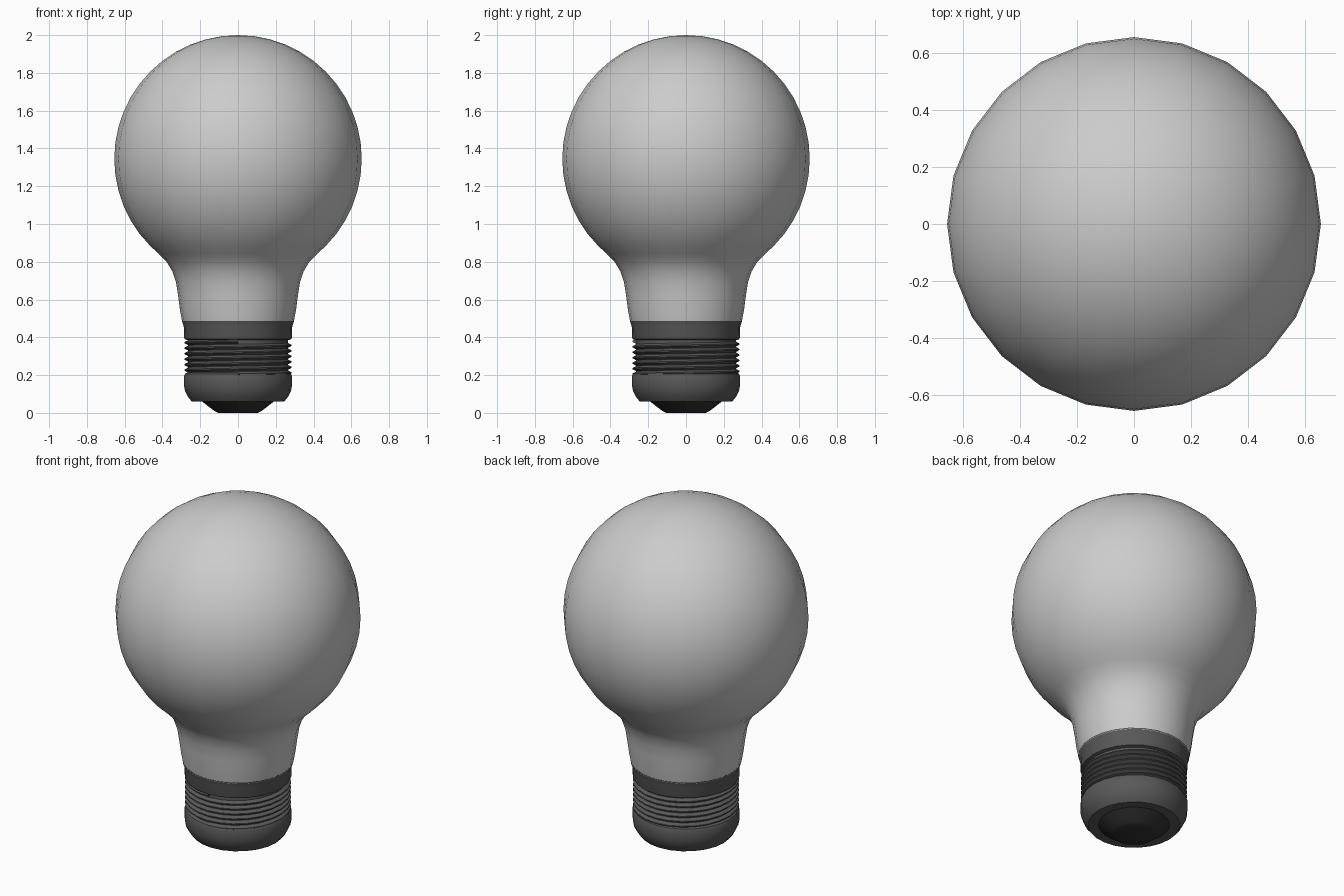
import bpy, math

if "Cube" in bpy.data.objects:
    bpy.data.objects.remove(bpy.data.objects["Cube"])

SIDES = 24


def material(name, shade):
    m = bpy.data.materials.new(name)
    m.diffuse_color = (shade, shade, shade, 1)
    m.use_nodes = True
    m.node_tree.nodes["Principled BSDF"].inputs["Base Color"].default_value = m.diffuse_color
    return m


def make_object(name, verts, faces, mat=None, angle=35):
    me = bpy.data.meshes.new(name)
    me.from_pydata(verts, [], faces)
    me.validate()
    me.shade_smooth()
    me.set_sharp_from_angle(angle=math.radians(angle))
    if mat:
        me.materials.append(mat)
    ob = bpy.data.objects.new(name, me)
    bpy.context.collection.objects.link(ob)
    return ob


def lathe(name, profile, mat=None, angle=35):
    """Spin a bottom-to-top (radius, z) profile; radius 0 makes a pole."""
    verts, rings = [], []
    for r, z in profile:
        n = 1 if r == 0 else SIDES
        rings.append([len(verts) + i % n for i in range(SIDES)])
        for i in range(n):
            a = math.tau * i / SIDES
            verts.append((r * math.cos(a), r * math.sin(a), z))
    faces = []
    for lo, hi in zip(rings, rings[1:]):
        for i in range(SIDES):
            j = (i + 1) % SIDES
            f = list(dict.fromkeys((lo[i], lo[j], hi[j], hi[i])))
            faces.append(f)
    return make_object(name, verts, faces, mat, angle)


metal = material("dark_metal", 0.1)
black = material("black_insulator", 0.03)

# Glass globe: flared neck running into a sphere
R, CZ = 0.655, 1.345
glass = [(0.295, 0.48), (0.308, 0.55), (0.317, 0.62), (0.328, 0.69),
         (0.348, 0.75), (0.378, 0.80), (0.42, 0.843)]
for k in range(18):
    a = math.radians(-45 + 135 * k / 18)
    glass.append((R * math.cos(a), CZ + R * math.sin(a)))
glass.append((0, CZ + R))
lathe("glass_globe", glass, angle=60)

# Metal cap: rounded lower shell, thread core and collar
lathe("screw_cap", [
    (0, 0.06), (0.245, 0.06), (0.265, 0.085), (0.28, 0.115), (0.286, 0.145),
    (0.286, 0.195), (0.28, 0.207), (0.264, 0.215), (0.264, 0.385),
    (0.282, 0.39), (0.286, 0.40), (0.287, 0.455), (0.297, 0.487),
    (0, 0.487)], metal)

# Helical screw thread, starting and ending at the front
TURNS, PITCH, Z0 = 6, 0.029, 0.205
section = [(0.262, -0.0145), (0.283, -0.003), (0.283, 0.003), (0.262, 0.0145)]
verts, faces = [], []
steps = TURNS * SIDES
for s in range(steps + 1):
    a = -math.pi / 2 + math.tau * s / SIDES
    for r, dz in section:
        verts.append((r * math.cos(a), r * math.sin(a), Z0 + PITCH * s / SIDES + dz))
for s in range(steps):
    for k in range(3):
        b = s * 4 + k
        faces.append((b, b + 4, b + 5, b + 1))
faces += [(0, 1, 2, 3), tuple(steps * 4 + k for k in (3, 2, 1, 0))]
make_object("screw_thread", verts, faces, metal)

# Insulator and end contact
lathe("contact_tip", [(0, 0), (0.105, 0), (0.125, 0.01), (0.19, 0.06)], black, 30)
